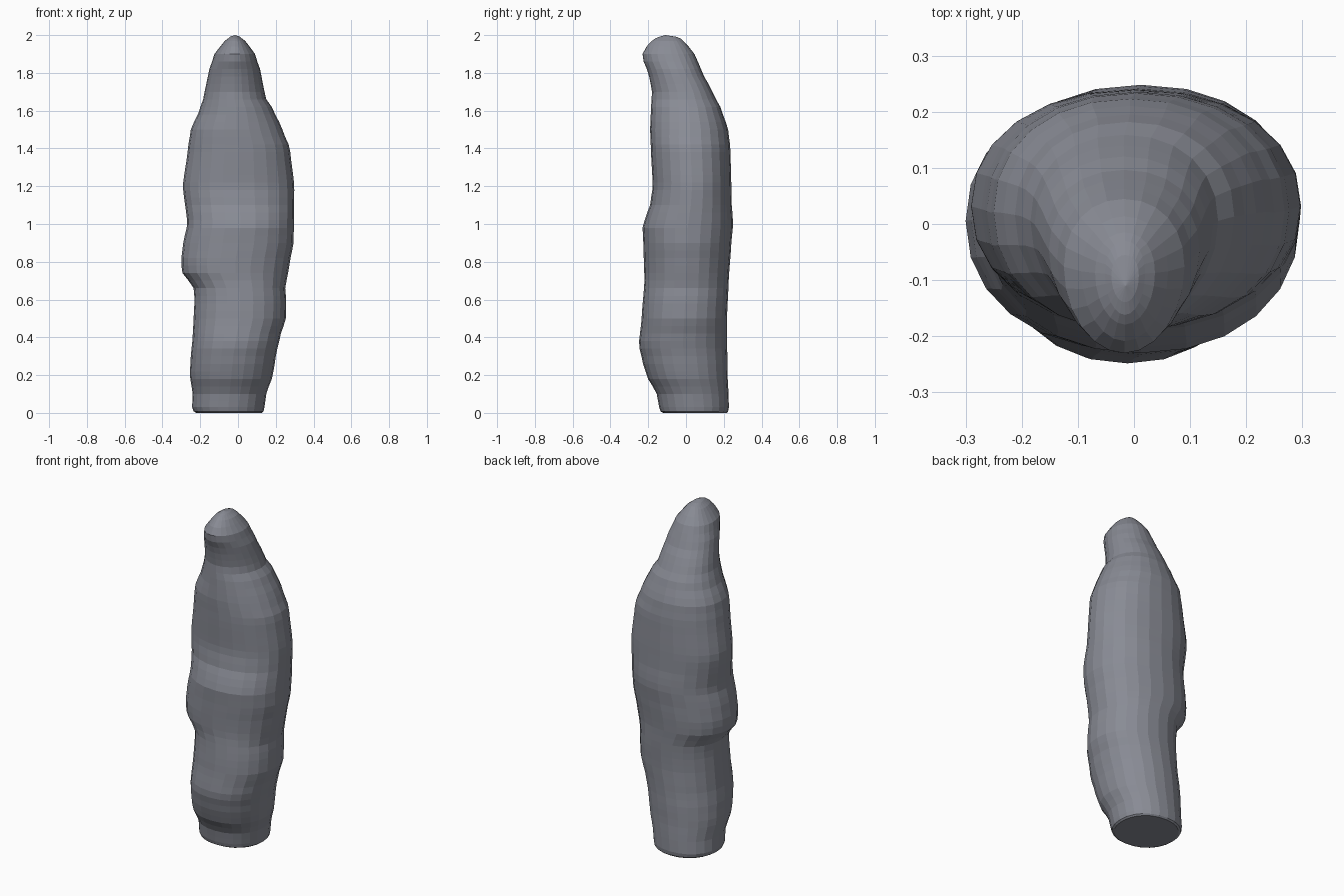
import bpy, bmesh, math

SIDES = 24
# height: left, right, front, back limits of the body
SIDE = [(0, -.22, .125), (.008, -.235, .135), (.03, -.243, .14), (.1, -.24, .15), (.2, -.255, .185),
        (.3, -.25, .2), (.4, -.24, .222), (.5, -.235, .253), (.6, -.23, .255),
        (.66, -.235, .25), (.7, -.262, .257), (.74, -.294, .265), (.8, -.302, .275),
        (.9, -.29, .294), (1, -.268, .296), (1.2, -.292, .298), (1.4, -.265, .275),
        (1.5, -.25, .235), (1.6, -.205, .19), (1.67, -.182, .145), (1.8, -.157, .122),
        (1.9, -.125, .09), (1.96, -.08, .048), (1.99, -.045, .013), (2, -.016, -.014)]
DEPTH = [(0, -.12, .215), (.008, -.135, .223), (.03, -.142, .227), (.1, -.155, .225), (.2, -.21, .22),
         (.28, -.232, .22), (.36, -.25, .217), (.5, -.235, .217), (.7, -.22, .226),
         (.9, -.226, .24), (.98, -.23, .248), (1.03, -.217, .248), (1.1, -.19, .242),
         (1.2, -.176, .24), (1.4, -.186, .235), (1.5, -.19, .223), (1.6, -.186, .19),
         (1.7, -.18, .14), (1.8, -.198, .088), (1.85, -.222, .066), (1.89, -.234, .05),
         (1.95, -.205, .008), (1.98, -.168, -.025), (1.99, -.145, -.045), (2, -.111, -.109)]


def sample(table, z):
    for a, b in zip(table, table[1:]):
        if z <= b[0]:
            t = (z - a[0]) / (b[0] - a[0])
            t = t * t * (3 - 2 * t) * .4 + t * .6
            return [p + (q - p) * t for p, q in zip(a[1:], b[1:])]
    return table[-1][1:]


def power(v, p):
    return math.copysign(abs(v) ** p, v)


heights = sorted({0, .008, .03, 1.97, 1.983, 1.992, 2.0} | {.06 + i * .04 for i in range(48)})
bm = bmesh.new()
rings = []
for z in heights:
    x0, x1 = sample(SIDE, z)
    y0, y1 = sample(DEPTH, z)
    head = min(1, max(0, (z - 1.45) / .25))
    cx = (x0 + x1) / 2
    cy = y0 + (y1 - y0) * (.5 + .06 * head)      # widest line sits further back at the head
    ring = []
    for i in range(SIDES):
        a = math.tau * i / SIDES
        c, s = math.cos(a), math.sin(a)
        p = .93 if s > 0 else .93 + .09 * head
        x = cx + (x1 - x0) / 2 * power(c, p)
        y = cy + (y1 - cy if s > 0 else cy - y0) * power(s, p)
        ring.append(bm.verts.new((x, y, z)))
    rings.append(ring)
for lo, hi in zip(rings, rings[1:]):
    for i in range(SIDES):
        j = (i + 1) % SIDES
        bm.faces.new((lo[i], lo[j], hi[j], hi[i]))
bm.faces.new(rings[0][::-1])
bm.faces.new(rings[-1])
bmesh.ops.recalc_face_normals(bm, faces=bm.faces)

mesh = bpy.data.meshes.new("standing_stone_body")
bm.to_mesh(mesh)
bm.free()
body = bpy.data.objects.new("standing_stone_body", mesh)
bpy.context.collection.objects.link(body)

mat = bpy.data.materials.new("slate_grey")
mat.diffuse_color = (.25, .26, .3, 1)
mesh.materials.append(mat)
